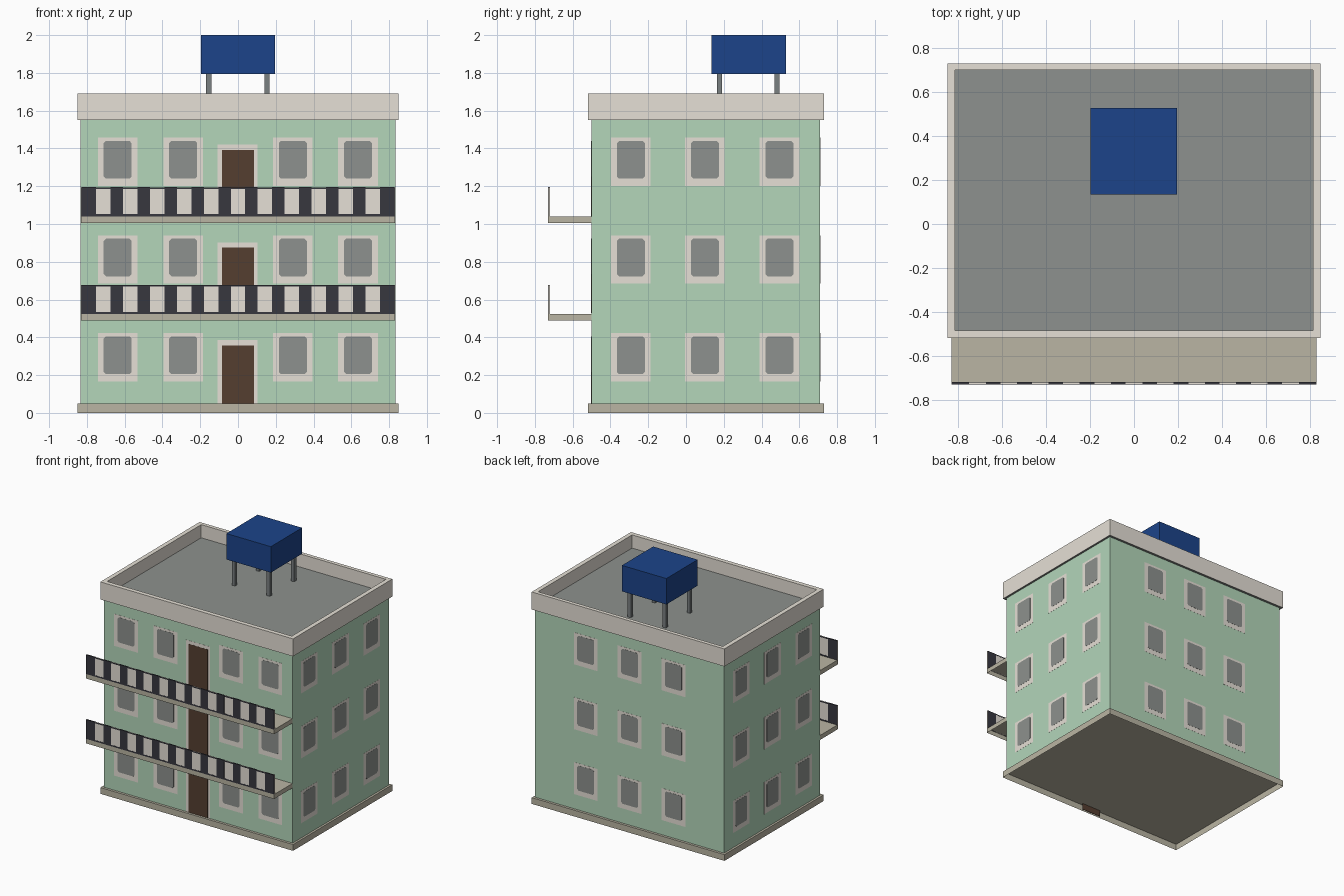
import bpy, bmesh, math
from mathutils import Matrix, Vector

if "Cube" in bpy.data.objects:
    bpy.data.objects.remove(bpy.data.objects["Cube"])


def material(name, rgb):
    m = bpy.data.materials.new(name)
    lin = [((c / 255 + 0.055) / 1.055) ** 2.4 for c in rgb]
    m.diffuse_color = (*lin, 1)
    m.use_nodes = True
    m.node_tree.nodes["Principled BSDF"].inputs["Base Color"].default_value = m.diffuse_color
    return m


GREEN = material("green wall", (179, 214, 186))
TRIM = material("pale trim", (230, 224, 214))
TAN = material("tan concrete", (186, 181, 163))
GREY = material("grey roof and glass", (141, 145, 142))
BLUE = material("blue tank", (28, 68, 138))
BROWN = material("brown door", (85, 62, 48))
DARK = material("dark railing", (55, 55, 63))
STEEL = material("steel leg", (122, 128, 129))


def finish(name, bm, mat):
    bmesh.ops.recalc_face_normals(bm, faces=bm.faces)
    me = bpy.data.meshes.new(name)
    bm.to_mesh(me)
    bm.free()
    me.materials.append(mat)
    ob = bpy.data.objects.new(name, me)
    bpy.context.collection.objects.link(ob)
    return ob


def boxes(name, mat, ranges, open_bottom=False, open_top=False):
    """One object made of boxes given as (x0, x1, y0, y1, z0, z1)."""
    bm = bmesh.new()
    for x0, x1, y0, y1, z0, z1 in ranges:
        mtx = (Matrix.Translation(((x0 + x1) / 2, (y0 + y1) / 2, (z0 + z1) / 2))
               @ Matrix.Diagonal((x1 - x0, y1 - y0, z1 - z0, 1)))
        bmesh.ops.create_cube(bm, size=1, matrix=mtx)
    bm.normal_update()
    drop = [f for f in bm.faces if (open_bottom and f.normal.z < -0.9)
            or (open_top and f.normal.z > 0.9)]
    bmesh.ops.delete(bm, geom=drop, context="FACES")
    return finish(name, bm, mat)


def plates(name, mat, side, rects, thick, cut=0.0):
    """Thin wall plates (u centre, width, z0, z1), with optional cut corners."""
    origin, u_dir, normal = side
    bm = bmesh.new()
    for u, w, z0, z1 in rects:
        a, b, c = u - w / 2, u + w / 2, cut
        if c:
            pts = [(a + c, z0), (b - c, z0), (b, z0 + c), (b, z1 - c),
                   (b - c, z1), (a + c, z1), (a, z1 - c), (a, z0 + c)]
        else:
            pts = [(a, z0), (b, z0), (b, z1), (a, z1)]
        f = bm.faces.new([bm.verts.new(origin + u_dir * p + Vector((0, 0, z)))
                          for p, z in pts])
        g = bmesh.ops.extrude_face_region(bm, geom=[f], use_keep_orig=True)
        for v in g["geom"]:
            if isinstance(v, bmesh.types.BMVert):
                v.co += normal * thick
    return finish(name, bm, mat)


X, Y0, Y1 = 0.833, -0.5, 0.71
PITCH = 0.5175
ROOF = 1.585

# main masses: the plinth is hollow underneath
boxes("base_plinth", TAN, [(-0.85, 0.85, -0.52, 0.73, 0, 0.05)], open_bottom=True)
boxes("wall_block", GREEN, [(-X, X, Y0, Y1, 0.05, 1.55)], open_bottom=True, open_top=True)
boxes("roof_floor", GREY, [(-0.849, 0.849, -0.519, 0.729, 1.55, ROOF)])

# parapet ring
boxes("parapet", TRIM, [
    (-0.85, 0.85, -0.52, -0.485, 1.55, 1.69),
    (-0.85, 0.85, 0.70, 0.73, 1.55, 1.69),
    (-0.85, -0.815, -0.485, 0.70, 1.55, 1.69),
    (0.815, 0.85, -0.485, 0.70, 1.55, 1.69)], open_bottom=True)

# windows on all four sides
SIDES = {
    "front": ((Vector((0, Y0, 0)), Vector((1, 0, 0)), Vector((0, -1, 0))),
              (-0.637, -0.29, 0.29, 0.635)),
    "back": ((Vector((0, Y1, 0)), Vector((1, 0, 0)), Vector((0, 1, 0))),
             (-0.387, 0, 0.387)),
    "right": ((Vector((X, 0, 0)), Vector((0, 1, 0)), Vector((1, 0, 0))),
              (-0.292, 0.10, 0.495)),
    "left": ((Vector((-X, 0, 0)), Vector((0, 1, 0)), Vector((-1, 0, 0))),
             (-0.292, 0.10, 0.495)),
}
for label, (side, cols) in SIDES.items():
    grid = [(u, r * PITCH) for r in range(3) for u in cols]
    plates("window_frames_" + label, TRIM, side,
           [(u, 0.21, z + 0.167, z + 0.422) for u, z in grid], 0.001)
    plates("window_panes_" + label, GREY, side,
           [(u, 0.148, z + 0.205, z + 0.405) for u, z in grid], 0.002, 0.012)

# doors, one per floor; the lowest runs down behind the plinth
front = SIDES["front"][0]
floors = (0.05, 0.53, 1.04)
plates("door_frames", TRIM, front,
       [(-0.003, 0.21, f, 0.385 + r * PITCH) for r, f in enumerate(floors)], 0.001)
plates("doors", BROWN, front,
       [(-0.001, 0.17, f if r else 0.0, 0.358 + r * PITCH)
        for r, f in enumerate(floors)], 0.002)

# balconies with solid railings: pale panel with dark posts and rails on it
STEP, HALF = 0.1425, 0.038
for label, z in (("lower", 0.488), ("upper", 1.005)):
    b, t = z + 0.036, z + 0.19
    boxes("balcony_slab_" + label, TAN, [(-0.83, 0.83, -0.73, Y0, z, b)], open_bottom=True)
    edges = [-0.829] + [c * STEP + s * HALF for c in range(-5, 6) for s in (-1, 1)] + [0.829]
    boxes("railing_panel_" + label, TRIM, [(-0.83, 0.83, -0.729, -0.721, b, t - 0.001)])
    boxes("railing_posts_" + label, DARK,
          [(edges[i], edges[i + 1], -0.73, -0.72, b, t) for i in range(0, len(edges), 2)])
    boxes("railing_rails_" + label, DARK,
          [(-0.829, 0.829, y, y + 0.001, z0, z1)
           for y in (-0.73, -0.721) for z0, z1 in ((b, b + 0.011), (t - 0.009, t - 0.001))])

# rooftop water tank on four legs
boxes("water_tank", BLUE, [(-0.197, 0.195, 0.135, 0.529, 1.793, 2.0)])
boxes("tank_legs", STEEL,
      [(x - 0.014, x + 0.014, y - 0.014, y + 0.014, ROOF, 1.793)
       for x in (-0.155, 0.153) for y in (0.177, 0.482)])
